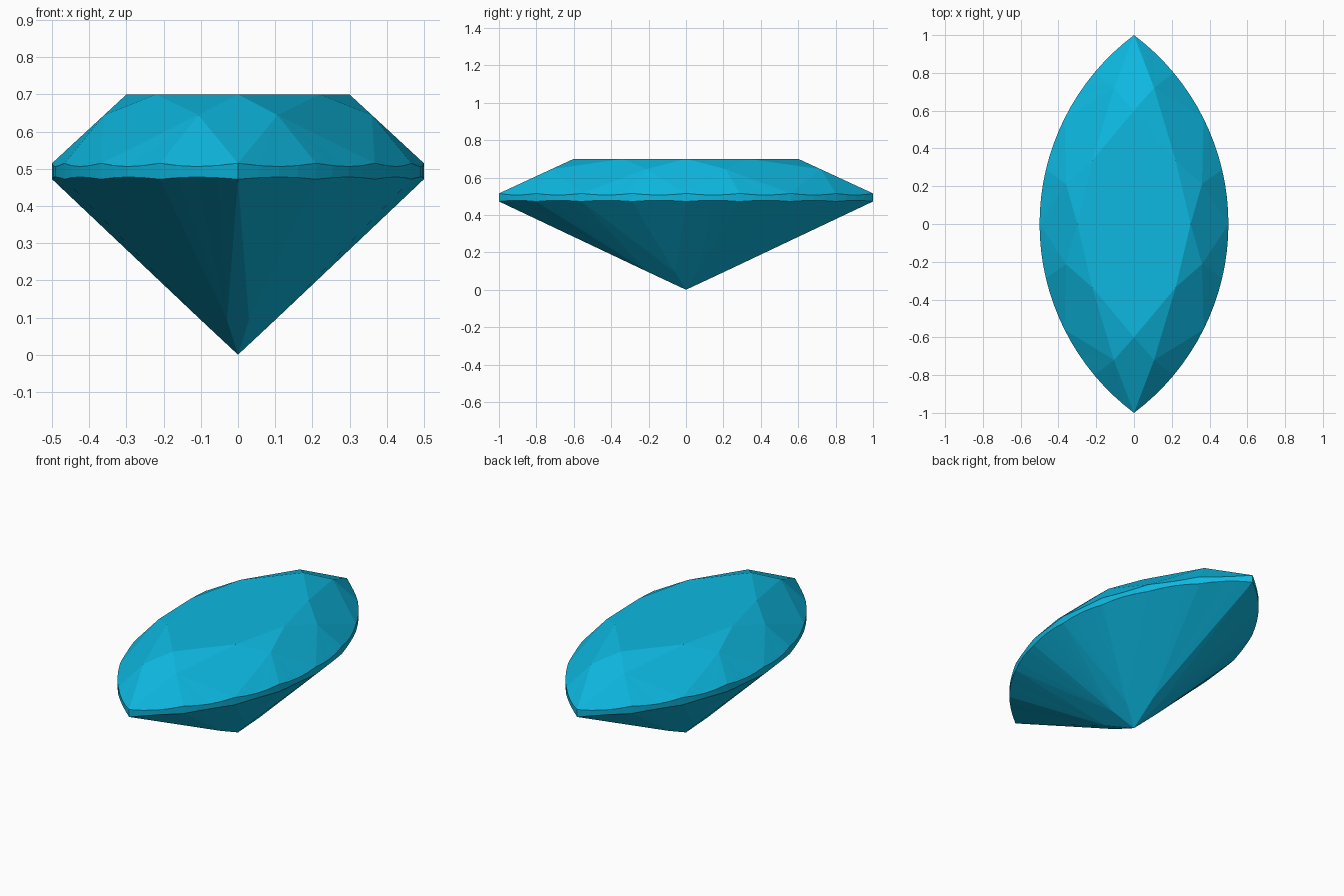
import bpy, bmesh, math
from mathutils import Vector, Matrix

if "Cube" in bpy.data.objects:
    bpy.data.objects.remove(bpy.data.objects["Cube"])

STEP = math.atan2(1, 0.75) / 2    # arc angle between neighbouring main facets
SEG = 4                           # girdle segments per half facet
TABLE_Z, TOP_Z, LOW_Z = 0.70, 0.515, 0.472


def outline(u):
    """Marquise outline point for u in 0..8 (tips at 2 and 6) and its normal."""
    u = (u + 2) % 8 - 2
    sign = 1
    if u > 2:
        u, sign = u - 4, -1
    a = u * STEP
    p = Vector((1.25 * math.cos(a) - 0.75, 1.25 * math.sin(a))) * sign
    n = Vector((math.cos(a), math.sin(a))) * sign
    if abs(abs(u) - 2) < 1e-6:
        n = Vector((0, math.copysign(1, p.y)))
    return p, n


def corner(i):
    """Where the tangents of main facets i and i+1 cross."""
    (p, n), (q, m) = outline(i), outline(i + 1)
    return Matrix((n, m)).inverted() @ Vector((n.dot(p), m.dot(q)))


bm = bmesh.new()


def vert(p, z):
    return bm.verts.new((p.x, p.y, z))


# Rings of points: table, crown corners, scalloped girdle, pavilion corners, culet
table = [vert(outline(i)[0] * 0.6, TABLE_Z) for i in range(8)]
crown = [vert(corner(i) * 0.72, TOP_Z + 0.7 * (TABLE_Z - TOP_Z)) for i in range(8)]
pavilion = [vert(corner(i) * 0.2, LOW_Z * 0.2 - 0.001) for i in range(8)]
culet = bm.verts.new((0, 0, 0))
N = 16 * SEG
upper, lower = [], []
for k in range(N):
    p = outline(k * 8 / N)[0]
    bump = math.sin(math.pi * (k % SEG) / SEG)
    upper.append(vert(p, TOP_Z - 0.009 * bump))
    lower.append(vert(p, LOW_Z + 0.006 * bump))

# Table, star, kite and girdle facets
bm.faces.new(table)
M = 2 * SEG
for i in range(8):
    j = (i + 1) % 8
    bm.faces.new((table[i], crown[i], table[j]))
    bm.faces.new((table[i], crown[i - 1], upper[i * M], crown[i]))
    bm.faces.new((culet, pavilion[i], lower[i * M], pavilion[i - 1]))
    for k in range(i * M, (i + 1) * M):
        n = (k + 1) % N
        bm.faces.new((crown[i], upper[k], upper[n]))
        bm.faces.new((upper[k], lower[k], lower[n], upper[n]))
        bm.faces.new((pavilion[i], lower[n], lower[k]))
bmesh.ops.recalc_face_normals(bm, faces=bm.faces)

mesh = bpy.data.meshes.new("marquise_gem")
bm.to_mesh(mesh)
bm.free()
gem = bpy.data.objects.new("marquise_gem", mesh)
bpy.context.collection.objects.link(gem)

mat = bpy.data.materials.new("blue_gem")
mat.diffuse_color = (0.004, 0.48, 0.75, 1)
mat.use_nodes = True
mat.node_tree.nodes["Principled BSDF"].inputs["Base Color"].default_value = mat.diffuse_color
mesh.materials.append(mat)
